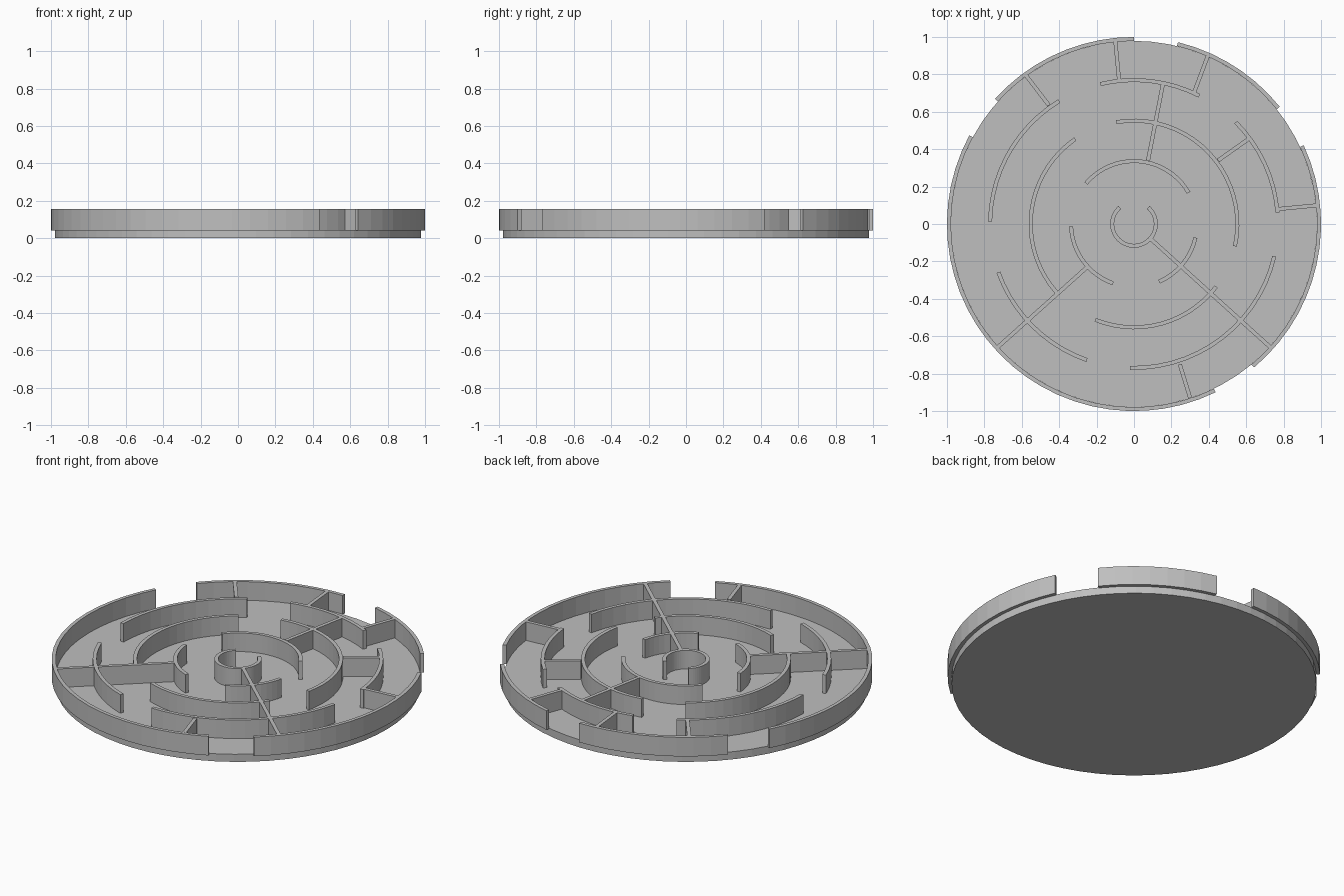
import bpy
import bmesh
from math import radians, cos, sin, ceil
from mathutils import Vector

cube = bpy.data.objects.get("Cube")
if cube:
    bpy.data.objects.remove(cube, do_unlink=True)

BASE_TOP, WALL_LOW, WALL_TOP = 0.045, 0.042, 0.155
THICK = 0.021
STEP = 5.625

grey = bpy.data.materials.new("light grey")
grey.use_nodes = True
colour = (0.52, 0.52, 0.52, 1)
grey.diffuse_color = colour
grey.node_tree.nodes["Principled BSDF"].inputs["Base Color"].default_value = colour


def extrude_strip(name, left, right, low, high):
    """Solid wall between two matching plan outlines."""
    bm = bmesh.new()
    rows = [[bm.verts.new((p.x, p.y, z)) for p, z in
             ((a, low), (b, low), (b, high), (a, high))]
            for a, b in zip(left, right)]
    for r, s in zip(rows, rows[1:]):
        for i in range(4):
            j = (i + 1) % 4
            bm.faces.new((r[i], r[j], s[j], s[i]))
    bm.faces.new(rows[0])
    bm.faces.new(rows[-1])
    bmesh.ops.recalc_face_normals(bm, faces=bm.faces)
    mesh = bpy.data.meshes.new(name)
    bm.to_mesh(mesh)
    bm.free()
    mesh.materials.append(grey)
    ob = bpy.data.objects.new(name, mesh)
    bpy.context.collection.objects.link(ob)


def arc_wall(name, outer, start, end):
    n = ceil((end - start) / STEP)
    dirs = []
    for i in range(n + 1):
        a = radians(start + (end - start) * i / n)
        dirs.append(Vector((cos(a), sin(a))))
    extrude_strip(name, [d * (outer - THICK) for d in dirs],
                  [d * outer for d in dirs], WALL_LOW, WALL_TOP)


def straight_wall(name, start, end):
    a, b = Vector(start), Vector(end)
    d = (b - a).normalized()
    side = Vector((-d.y, d.x)) * THICK / 2
    extrude_strip(name, [a + side, b + side], [a - side, b - side],
                  WALL_LOW, WALL_TOP)


# Round floor
bpy.ops.mesh.primitive_cylinder_add(vertices=64, radius=0.979, depth=BASE_TOP,
                                    location=(0, 0, BASE_TOP / 2))
floor = bpy.context.object
floor.name = "floor_disc"
floor.data.materials.append(grey)

# Concentric curved walls: outer radius, then start and end angles
rings = {
    "rim": (1.0, [(90, 138), (151.7, 295.9), (309.9, 384.9), (38.8, 76.4)]),
    "outer_ring": (0.78, [(63, 103.5), (121.3, 179), (199.6, 250.9),
                          (268.4, 347), (4.6, 45)]),
    "middle_ring": (0.563, [(-12.4, 100), (124.6, 221.2), (248, 322.7)]),
    "inner_ring": (0.347, [(29.8, 139.8), (182.3, 250.6), (293.5, 347.5)]),
    "centre_ring": (0.127, [(130.6, 409.4)]),
}
for name, (radius, spans) in rings.items():
    for i, (start, end) in enumerate(spans, 1):
        arc_wall(f"{name}_wall_{i}", radius, start, end)

# Straight walls joining the rings
spokes = [
    ((-0.10, 0.98), (-0.08, 0.77)),
    ((0.395, 0.90), (0.32, 0.70)),
    ((-0.578, 0.795), (-0.455, 0.635)),
    ((0.157, 0.76), (0.075, 0.34)),
    ((0.45, 0.34), (0.62, 0.46)),
    ((0.77, 0.08), (0.98, 0.10)),
    ((0.09, -0.08), (0.73, -0.66)),
    ((-0.73, -0.66), (-0.25, -0.23)),
    ((0.245, -0.75), (0.30, -0.93)),
]
for i, (start, end) in enumerate(spokes, 1):
    straight_wall(f"straight_wall_{i}", start, end)
